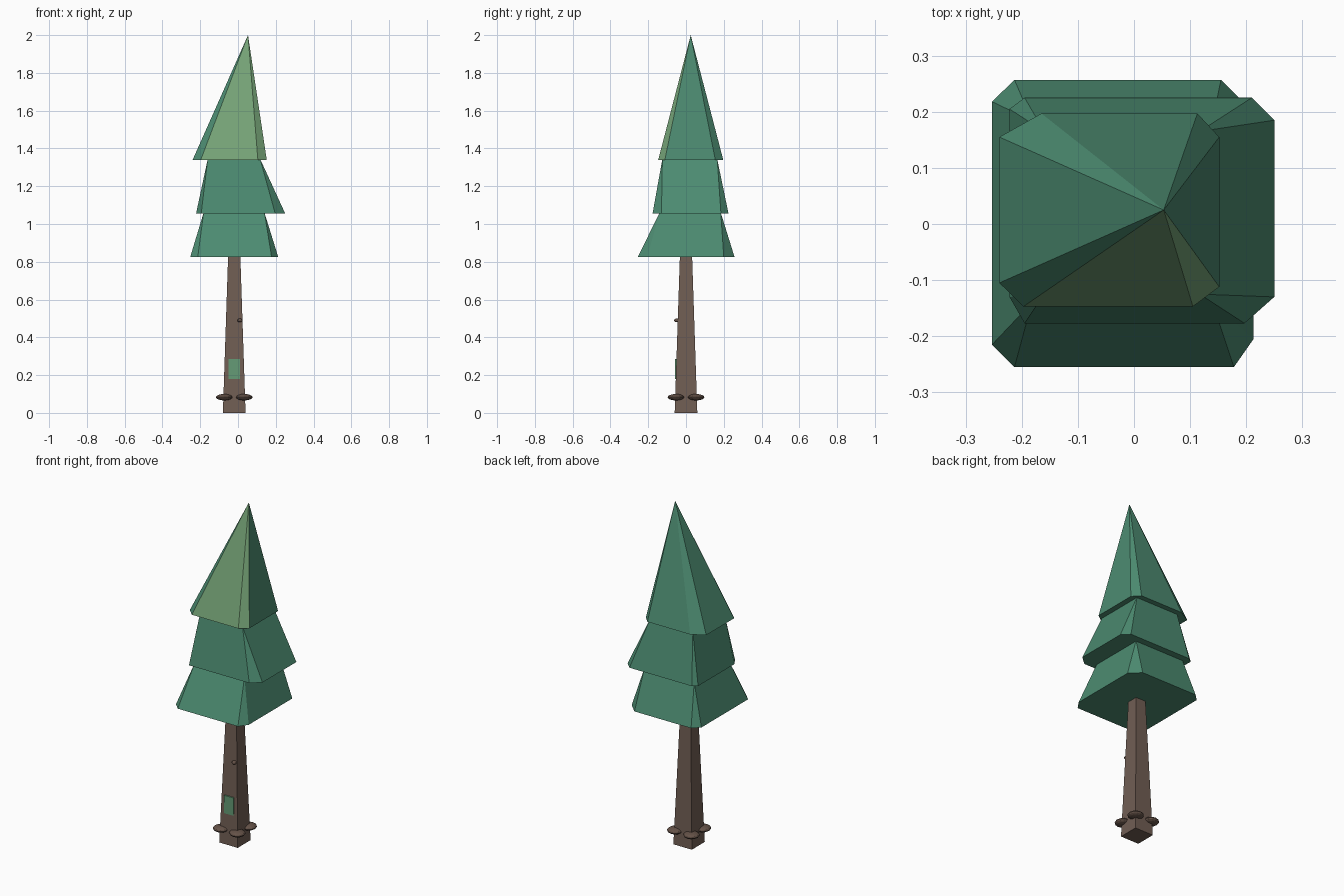
import bpy, bmesh

default = bpy.data.objects.get("Cube")
if default:
    bpy.data.objects.remove(default, do_unlink=True)


def make_material(name, rgb):
    mat = bpy.data.materials.new(name)
    mat.use_nodes = True
    color = (*rgb, 1.0)
    mat.diffuse_color = color
    mat.node_tree.nodes["Principled BSDF"].inputs["Base Color"].default_value = color
    return mat


green = make_material("pine green", (0.073, 0.26, 0.165))
light_green = make_material("light green", (0.185, 0.38, 0.19))
plate_green = make_material("moss green", (0.13, 0.33, 0.18))
bark = make_material("bark brown", (0.165, 0.112, 0.088))
root_brown = make_material("root brown", (0.13, 0.085, 0.065))


def finish(name, bm, *mats):
    bmesh.ops.recalc_face_normals(bm, faces=bm.faces[:])
    mesh = bpy.data.meshes.new(name)
    bm.to_mesh(mesh)
    bm.free()
    for mat in mats:
        mesh.materials.append(mat)
    obj = bpy.data.objects.new(name, mesh)
    bpy.context.collection.objects.link(obj)
    return obj


def tier(name, ring, z0, top, z1):
    """Chamfered skirt: eight base corners, in pairs, rising to four top corners.
    Corners run front left, front right, back right, back left as seen from the front."""
    bm = bmesh.new()
    low = [bm.verts.new((x, y, z0)) for x, y in ring]
    high = [bm.verts.new((x, y, z1)) for x, y in top]
    bm.faces.new(low)
    bm.faces.new(high)
    for i in range(4):
        j = (i + 1) % 4
        bm.faces.new((low[2 * i], low[2 * i + 1], high[i]))
        bm.faces.new((low[2 * i + 1], low[2 * j], high[j], high[i]))
    return finish(name, bm, green)


def box_corners(x0, x1, y0, y1):
    return [(x0, y0), (x1, y0), (x1, y1), (x0, y1)]


# Two lower tiers of foliage
tier("lower_foliage",
     [(-.253, -.215), (-.213, -.255), (.178, -.255), (.213, -.205),
      (.213, .2), (.155, .257), (-.213, .257), (-.253, .218)],
     0.825, box_corners(-.182, .14, -.14, .184), 1.06)
tier("middle_foliage",
     [(-.222, -.13), (-.195, -.177), (.197, -.177), (.25, -.13),
      (.25, .185), (.21, .225), (-.195, .225), (-.222, .205)],
     1.055, box_corners(-.16, .117, -.125, .165), 1.345)

# Leaning top spire, its front and front-left-corner faces in lighter green
bm = bmesh.new()
ring = [bm.verts.new((x, y, 1.34)) for x, y in
        [(-.24, -.105), (-.197, -.147), (.105, -.147), (.152, -.112),
         (.152, .155), (.113, .197), (-.165, .197), (-.24, .155)]]
tip = bm.verts.new((.053, .025, 2))
bm.faces.new(ring)
for i in range(8):
    face = bm.faces.new((ring[i], ring[(i + 1) % 8], tip))
    face.material_index = 1 if i in (1, 2) else 0
finish("top_foliage", bm, green, light_green)

# Tapered square trunk
TRUNK_X = -0.02
bm = bmesh.new()
bmesh.ops.create_cube(bm, size=1)
for v in bm.verts:
    half = 0.06 if v.co.z < 0 else 0.032
    v.co = (TRUNK_X + 2 * half * v.co.x, 2 * half * v.co.y, 0 if v.co.z < 0 else 0.84)
finish("trunk", bm, bark)


def pebble(name, center, radius, height):
    bm = bmesh.new()
    bmesh.ops.create_uvsphere(bm, u_segments=12, v_segments=8, radius=1)
    bmesh.ops.scale(bm, vec=(radius, radius, height), verts=bm.verts)
    bmesh.ops.translate(bm, vec=center, verts=bm.verts)
    finish(name, bm, root_brown)


# Flattened growths at the trunk corners, and a knot on the front
for side, sx in (("right", -1), ("left", 1)):
    for end, sy in (("front", -1), ("back", 1)):
        pebble(f"{end}_{side}_growth", (TRUNK_X + sx * .053, sy * .053, .083), .044, .017)
pebble("knot", (.01, -.049, .49), .014, .01)

# Thin green patch on the front of the trunk
bm = bmesh.new()
bmesh.ops.create_cube(bm, size=1)
bmesh.ops.scale(bm, vec=(.06, .008, .105), verts=bm.verts)
bmesh.ops.translate(bm, vec=(TRUNK_X, -.054, .232), verts=bm.verts)
finish("moss_patch", bm, plate_green)
